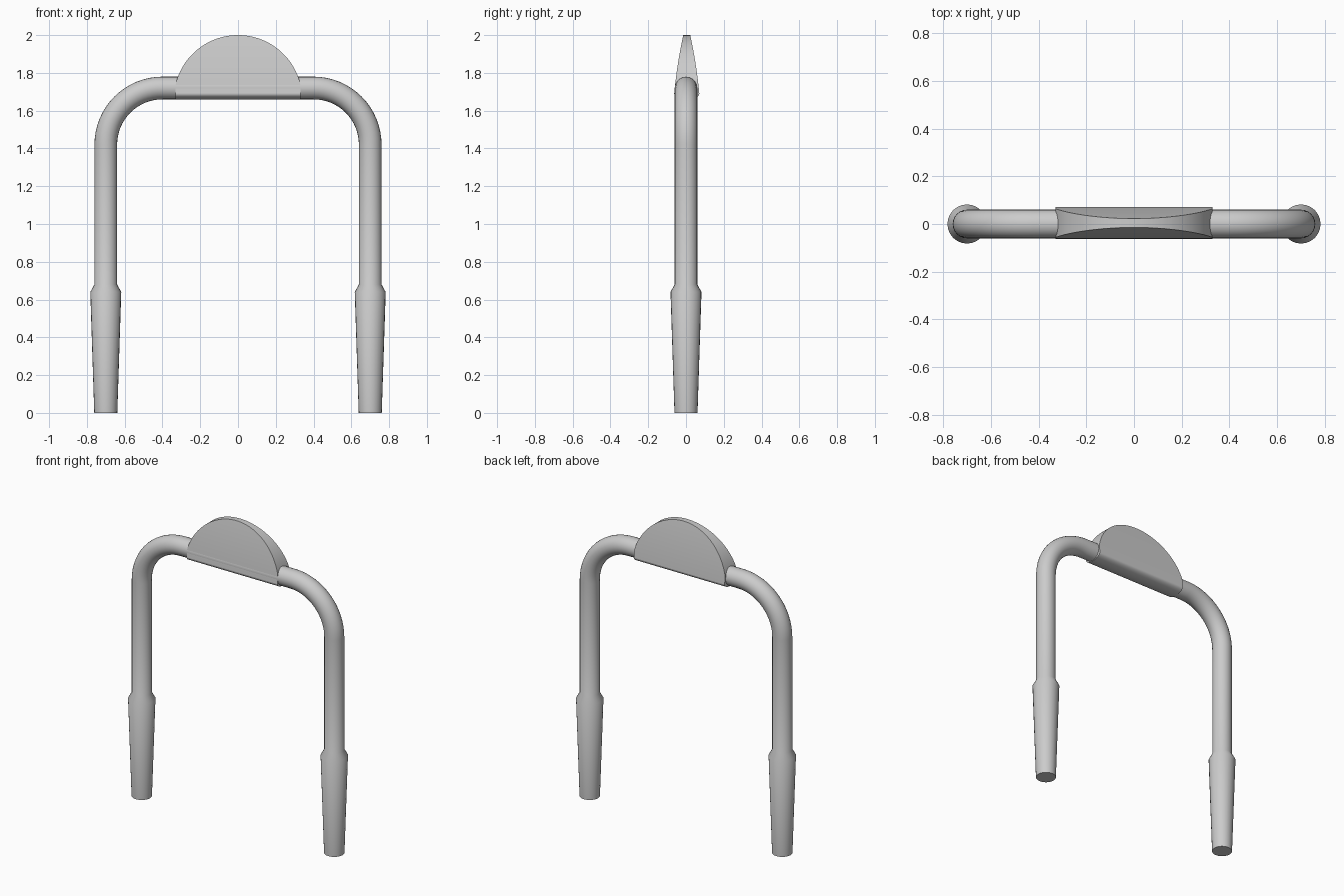
import bpy, bmesh
from math import sin, cos, pi, sqrt

if "Cube" in bpy.data.objects:
    bpy.data.objects.remove(bpy.data.objects["Cube"])


def smooth(obj, angle):
    bpy.ops.object.select_all(action='DESELECT')
    obj.select_set(True)
    bpy.context.view_layer.objects.active = obj
    if obj.type == 'CURVE':
        bpy.ops.object.convert(target='MESH')
    bpy.ops.object.shade_smooth_by_angle(angle=angle)


# Bent tube with tapered sleeves: one path of (x, z, radius), mirrored
half = [(-0.70, 0.0, 0.061), (-0.70, 0.64, 0.082), (-0.70, 0.68, 0.06)]
for i in range(17):
    a = pi - i * pi / 32
    half.append((-0.40 + 0.30 * cos(a), 1.42 + 0.30 * sin(a), 0.06))
path = half + [(-x, z, r) for x, z, r in reversed(half)]

curve = bpy.data.curves.new("tube_frame", 'CURVE')
curve.dimensions = '3D'
curve.bevel_depth = 1.0
curve.bevel_resolution = 10
curve.use_fill_caps = True
spline = curve.splines.new('POLY')
spline.points.add(len(path) - 1)
for p, (x, z, r) in zip(spline.points, path):
    p.co = (x, 0, z, 1)
    p.radius = r
frame = bpy.data.objects.new("tube_frame", curve)
bpy.context.collection.objects.link(frame)
smooth(frame, 0.6)

# Half-round top plate: loft of rectangles (z, half width, half thickness)
levels = []
for i in range(13):  # rounded underside wrapping the tube
    a = i * pi / 24
    levels.append((1.69 - 0.032 * cos(a), 0.33, max(0.0665 * sin(a), 0.001)))
for i in range(33):  # domed outline, thinning towards the top
    z = 1.69 + 0.31 * sin(i * pi / 64)
    u = (2.0 - z) / 0.31
    w = min(0.33, sqrt(max(0.34 ** 2 - (z - 1.66) ** 2, 0)))
    levels.append((z, max(w, 0.002), 0.0185 + 0.048 * u * (1.4 - 0.4 * u)))

bm = bmesh.new()
rings = [[bm.verts.new((sx * w, 0.004 + sy * t, z))
          for sx, sy in ((-1, -1), (1, -1), (1, 1), (-1, 1))]
         for z, w, t in levels]
for lo, hi in zip(rings, rings[1:]):
    for k in range(4):
        n = (k + 1) % 4
        bm.faces.new((lo[k], lo[n], hi[n], hi[k]))
bm.faces.new(rings[0][::-1])
bm.faces.new(rings[-1])
bmesh.ops.recalc_face_normals(bm, faces=bm.faces)
mesh = bpy.data.meshes.new("top_plate")
bm.to_mesh(mesh)
bm.free()
plate = bpy.data.objects.new("top_plate", mesh)
bpy.context.collection.objects.link(plate)
smooth(plate, 0.6)
